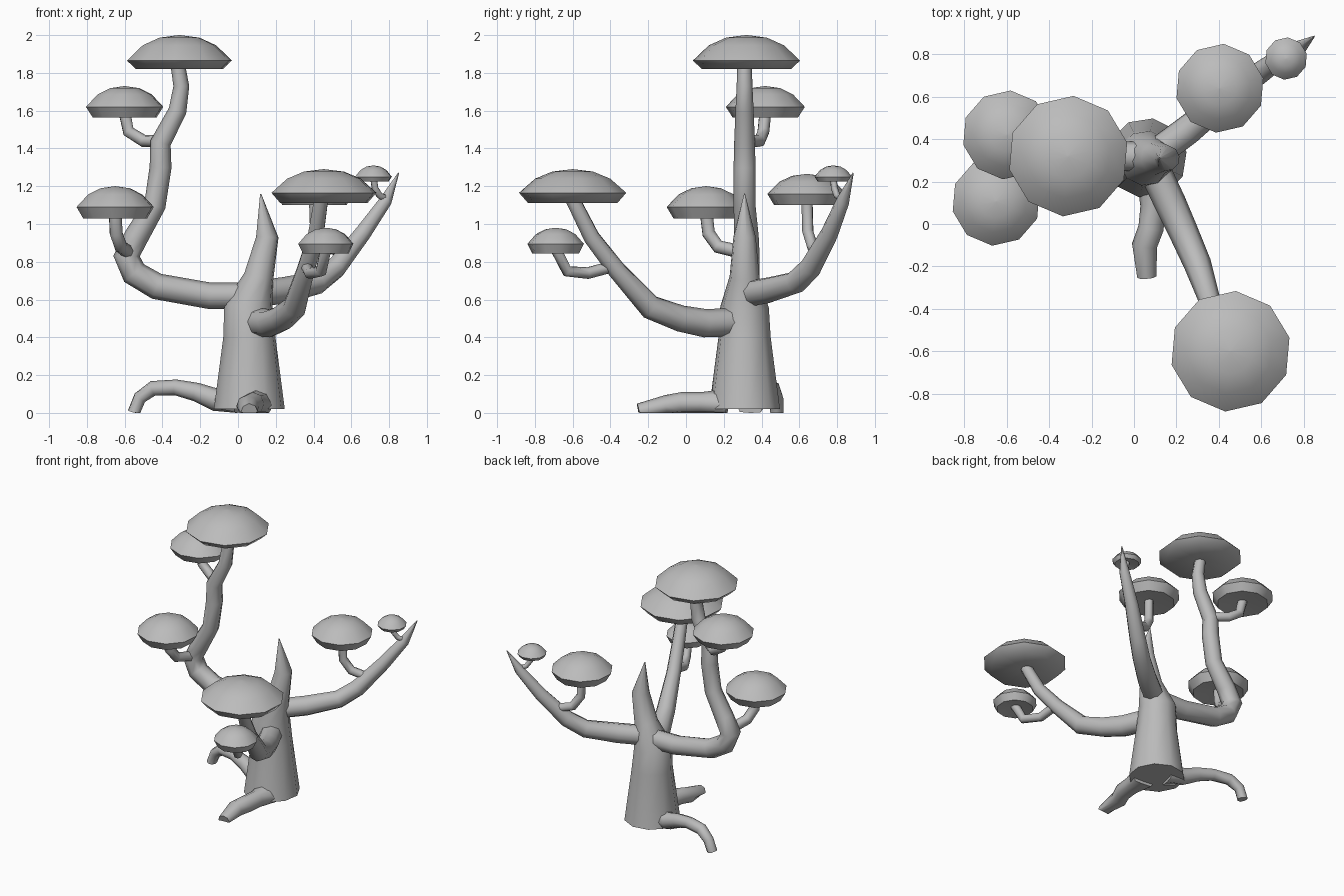
import bpy, bmesh, math
from mathutils import Vector

cube = bpy.data.objects.get("Cube")
if cube:
    bpy.data.objects.remove(cube, do_unlink=True)

# Single matte grey for the whole tree
grey = bpy.data.materials.new("plain_grey")
grey.use_nodes = True
colour = (0.5, 0.5, 0.5, 1)
grey.diffuse_color = colour
grey.node_tree.nodes["Principled BSDF"].inputs["Base Color"].default_value = colour


def finish(name, bm):
    """Turn a bmesh into a smooth-shaded object with sharp rims."""
    bmesh.ops.recalc_face_normals(bm, faces=bm.faces)
    mesh = bpy.data.meshes.new(name)
    bm.to_mesh(mesh)
    bm.free()
    mesh.materials.append(grey)
    obj = bpy.data.objects.new(name, mesh)
    bpy.context.collection.objects.link(obj)
    bpy.ops.object.select_all(action='DESELECT')
    obj.select_set(True)
    bpy.context.view_layer.objects.active = obj
    bpy.ops.object.shade_smooth_by_angle(angle=math.radians(60))
    return obj


def bridge(bm, rings):
    """Join successive rings with quads and close both ends."""
    n = len(rings[0])
    for a, b in zip(rings, rings[1:]):
        for i in range(n):
            j = (i + 1) % n
            bm.faces.new((a[i], a[j], b[j], b[i]))
    bm.faces.new(rings[0])
    bm.faces.new(rings[-1])


def limb(name, path, radii, sides=8):
    """Tapered tube along a path, never dipping below the ground."""
    bm = bmesh.new()
    pts = [Vector(p) for p in path]
    rings, last, side = [], None, None
    for k, p in enumerate(pts):
        before = (p - pts[k - 1]).normalized() if k else Vector()
        after = (pts[k + 1] - p).normalized() if k < len(pts) - 1 else Vector()
        tangent = (before + after).normalized()
        if last is None:
            side = tangent.orthogonal().normalized()
        else:
            side = last.rotation_difference(tangent) @ side
        up = tangent.cross(side)
        ring = []
        for i in range(sides):
            t = math.tau * i / sides
            v = p + radii[k] * (math.cos(t) * side + math.sin(t) * up)
            v.z = max(v.z, 0)
            ring.append(bm.verts.new(v))
        rings.append(ring)
        last = tangent
    bridge(bm, rings)
    return finish(name, bm)


def cap(name, x, y, r, rim, top, bottom, sides=10):
    """Shallow domed foliage cap with a bevelled underside."""
    h = top - rim
    profile = [(0.1, bottom + 0.015), (0.83, bottom), (1, rim),
               (0.7, rim + 0.6 * h), (0.38, rim + 0.9 * h), (0.02, top)]
    bm = bmesh.new()
    rings = []
    for scale, z in profile:
        rings.append([bm.verts.new((x + r * scale * math.cos(t), y + r * scale * math.sin(t), z))
                      for t in (math.radians(85) + math.tau * i / sides for i in range(sides))])
    bridge(bm, rings)
    return finish(name, bm)


# Trunk with pointed broken top: (x, z, radius)
trunk = [(.06, .02, .19), (.06, .4, .14), (.055, .56, .13),
         (.11, .72, .08), (.155, .93, .06), (.12, 1.16, .003)]
limb("trunk", [(x, .31, z) for x, z, r in trunk], [r for x, z, r in trunk], 10)

# Main branches
limb("right_branch",
     [(.05, .32, .62), (-.15, .32, .62), (-.43, .32, .67), (-.55, .32, .74), (-.59, .32, .83),
      (-.54, .32, .93), (-.44, .31, 1.1), (-.41, .31, 1.3), (-.41, .31, 1.43),
      (-.32, .31, 1.6), (-.30, .31, 1.73), (-.32, .31, 1.85)],
     [.07, .07, .07, .07, .07, .065, .058, .058, .055, .048, .042, .038])
limb("front_branch",
     [(.1, .25, .48), (.17, .1, .475), (.23, -.03, .5), (.3, -.19, .56),
      (.36, -.37, .76), (.41, -.5, .93), (.44, -.6, 1.13)],
     [.075, .075, .07, .065, .05, .045, .04])
limb("back_branch",
     [(.1, .33, .63), (.25, .44, .65), (.42, .58, .69), (.52, .66, .77),
      (.66, .76, .95), (.78, .83, 1.12), (.85, .885, 1.27)],
     [.07, .07, .062, .058, .047, .036, .003])

# Twigs holding the smaller caps: path, radius
twigs = {
    "right_upper_twig": ([(-.41, .32, 1.44), (-.5, .39, 1.44), (-.58, .41, 1.49), (-.6, .42, 1.59)], .033),
    "right_lower_twig": ([(-.58, .3, .85), (-.62, .17, .88), (-.645, .12, .95), (-.65, .107, 1.06)], .036),
    "front_twig": ([(.36, -.37, .78), (.38, -.52, .74), (.44, -.63, .75), (.465, -.69, .87)], .031),
    "back_lower_twig": ([(.57, .7, .85), (.46, .67, .88), (.41, .645, .96), (.405, .64, 1.14)], .031),
    "back_upper_twig": ([(.8, .84, 1.13), (.75, .8, 1.15), (.725, .785, 1.19), (.717, .78, 1.25)], .018),
}
for name, (path, r) in twigs.items():
    limb(name, path, [r] * len(path))

# Foliage caps: x, y, radius, rim, top, underside
cap("top_cap", -.31, .32, .285, 1.865, 2.0, 1.82)
cap("right_upper_cap", -.6, .42, .21, 1.62, 1.73, 1.565)
cap("right_lower_cap", -.65, .107, .21, 1.09, 1.2, 1.03)
cap("front_cap", .455, -.6, .285, 1.165, 1.29, 1.11)
cap("front_small_cap", .465, -.69, .15, .895, .98, .845)
cap("back_cap", .405, .64, .21, 1.16, 1.265, 1.1)
cap("back_small_cap", .717, .78, .1, 1.25, 1.31, 1.225)

# Surface roots
limb("right_root",
     [(0, .34, .06), (-.12, .37, .07), (-.22, .4, .11), (-.33, .43, .135),
      (-.45, .46, .13), (-.52, .48, .08), (-.55, .48, 0)],
     [.08, .06, .05, .042, .04, .036, .036])
limb("front_root",
     [(.1, .22, .04), (.09, .08, .05), (.08, -.02, .05), (.05, -.1, .035), (.06, -.25, .005)],
     [.09, .06, .06, .06, .045])
